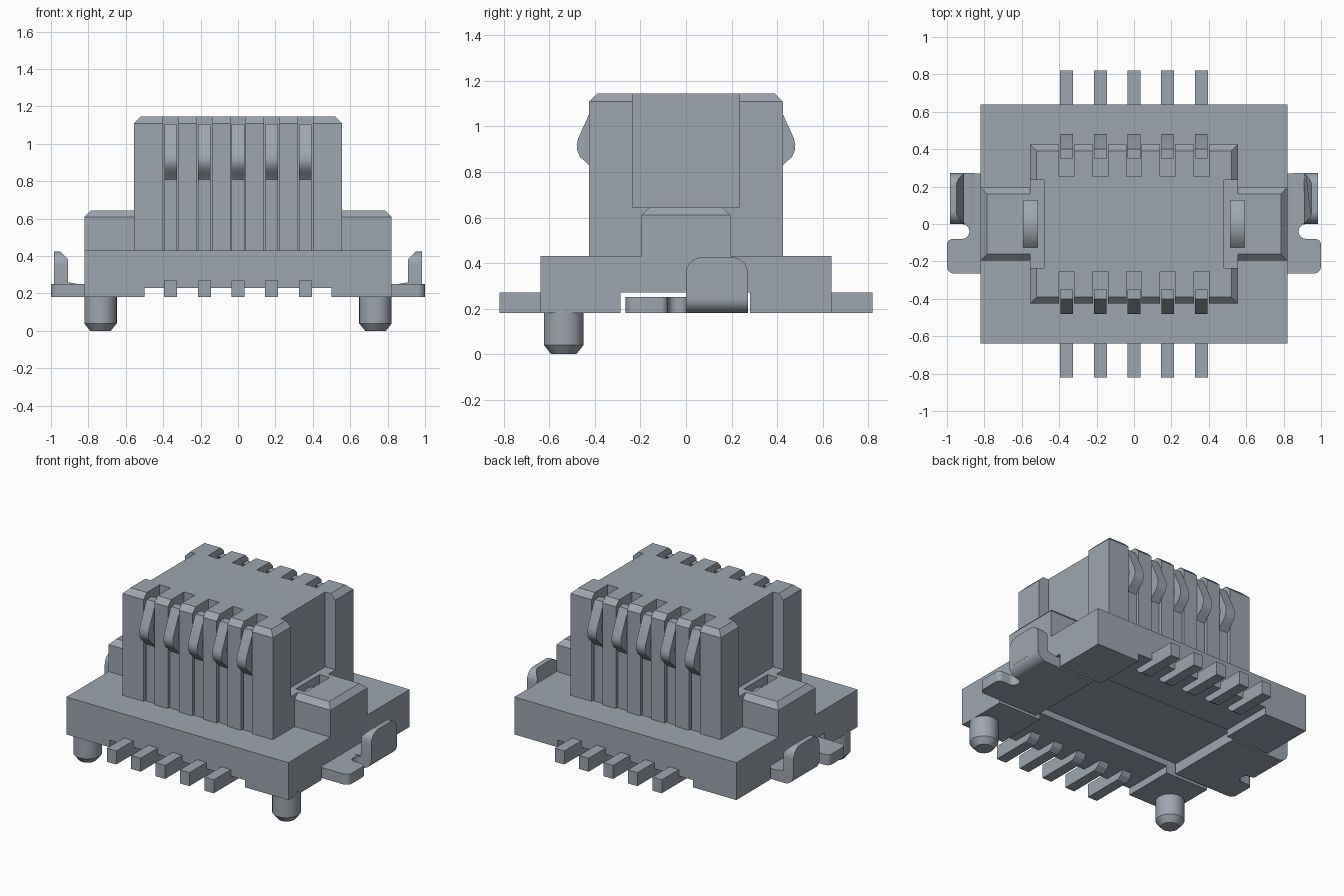
import bpy, bmesh, math
from mathutils import Matrix

if "Cube" in bpy.data.objects:
    bpy.data.objects.remove(bpy.data.objects["Cube"], do_unlink=True)

grey = bpy.data.materials.new("blue_grey")
grey.use_nodes = True
grey.diffuse_color = (0.34, 0.38, 0.43, 1)
grey.node_tree.nodes["Principled BSDF"].inputs["Base Color"].default_value = (0.34, 0.38, 0.43, 1)


def finish(bm, name):
    bmesh.ops.recalc_face_normals(bm, faces=bm.faces)
    mesh = bpy.data.meshes.new(name)
    bm.to_mesh(mesh)
    bm.free()
    obj = bpy.data.objects.new(name, mesh)
    bpy.context.collection.objects.link(obj)
    mesh.materials.append(grey)
    return obj


def prism(name, points, axis, a, b):
    """Extrude a closed 2D profile along an axis from a to b."""
    place = {"x": lambda p: (a, p[0], p[1]),
             "y": lambda p: (p[0], a, p[1]),
             "z": lambda p: (p[0], p[1], a)}[axis]
    bm = bmesh.new()
    face = bm.faces.new([bm.verts.new(place(p)) for p in points])
    new = bmesh.ops.extrude_face_region(bm, geom=[face])["geom"]
    step = [(b - a) * (axis == k) for k in "xyz"]
    bmesh.ops.translate(bm, vec=step, verts=[v for v in new if isinstance(v, bmesh.types.BMVert)])
    return finish(bm, name)


def box(name, x0, x1, y0, y1, z0, z1, chamfer=0):
    """Box, optionally with its top edges chamfered."""
    bm = bmesh.new()
    bmesh.ops.create_cube(bm, size=1)
    for v in bm.verts:
        v.co = (x1 if v.co.x > 0 else x0, y1 if v.co.y > 0 else y0, z1 if v.co.z > 0 else z0)
    if chamfer:
        top = [e for e in bm.edges if all(v.co.z == max(w.co.z for w in bm.verts) for v in e.verts)]
        bmesh.ops.bevel(bm, geom=top, offset=chamfer, segments=1, affect="EDGES")
    return finish(bm, name)


def boolean(target, tool, operation):
    mod = target.modifiers.new("cut", "BOOLEAN")
    mod.operation, mod.object, mod.solver = operation, tool, "EXACT"
    graph = bpy.context.evaluated_depsgraph_get()
    mesh = bpy.data.meshes.new_from_object(target.evaluated_get(graph))
    target.modifiers.clear()
    target.data = mesh
    bpy.data.objects.remove(tool, do_unlink=True)


def arc(cx, cy, r, start, end, steps=8):
    return [(cx + r * math.cos(math.radians(start + (end - start) * i / steps)),
             cy + r * math.sin(math.radians(start + (end - start) * i / steps)))
            for i in range(steps + 1)]


def smooth(obj):
    bpy.ops.object.select_all(action="DESELECT")
    obj.select_set(True)
    bpy.context.view_layer.objects.active = obj
    bpy.ops.object.shade_smooth_by_angle(angle=math.radians(35))


def flip(points, side):
    return [(side * p, q) for p, q in points]


pitches = [0.18 * i for i in range(-2, 3)]

# Tower with contact grooves and end recesses
body = box("housing", -0.555, 0.555, -0.425, 0.425, 0.3, 1.145, 0.035)
for side in (-1, 1):
    for x in pitches:
        y0, y1 = sorted((side * 0.255, side * 0.6))
        boolean(body, box("groove_cutter", x - 0.04, x + 0.04, y0, y1, 0.38, 1.3), "DIFFERENCE")
    x0, x1 = sorted((side * 0.48, side * 0.7))
    boolean(body, box("recess_cutter", x0, x1, -0.235, 0.235, 0.645, 1.3), "DIFFERENCE")

# Base plate and end blocks
boolean(body, box("base", -0.82, 0.82, -0.64, 0.64, 0.18, 0.43), "UNION")
for side in (-1, 1):
    x0, x1 = sorted((side * 0.42, side * 0.82))
    boolean(body, box("end_block", x0, x1, -0.195, 0.195, 0.35, 0.645, 0.035), "UNION")
    x0, x1 = sorted((side * 0.515, side * 0.59))
    boolean(body, box("slot_cutter", x0, x1, -0.125, 0.125, 0.5, 0.8), "DIFFERENCE")

# Underside recesses
boolean(body, box("centre_cutter", -0.5, 0.5, -0.8, 0.8, 0.1, 0.228), "DIFFERENCE")
boolean(body, box("side_cutter", -0.9, 0.9, -0.288, 0.282, 0.05, 0.27), "DIFFERENCE")

# Spring contacts and solder feet
spring = [(0.41, 0.3), (0.41, 0.81), (0.435, 0.84), (0.465, 0.865), (0.478, 0.895), (0.48, 0.92),
          (0.473, 0.95), (0.402, 1.105), (0.35, 1.105), (0.422, 0.945), (0.42, 0.915),
          (0.37, 0.865), (0.35, 0.83), (0.35, 0.3)]
foot = [(0.82, 0.18), (0.82, 0.27), (0.56, 0.27), (0.49, 0.34), (0.42, 0.34), (0.51, 0.2), (0.54, 0.18)]
for side, end in ((-1, "front"), (1, "back")):
    for x in pitches:
        smooth(prism(end + "_contact", flip(spring, side), "x", x - 0.034, x + 0.034))
        prism(end + "_solder_foot", flip(foot, side), "x", x - 0.035, x + 0.035)

for side, end in ((-1, "right"), (1, "left")):
    # Locating pegs
    bm = bmesh.new()
    for r1, r2, z0, z1 in ((0.055, 0.087, 0, 0.04), (0.087, 0.087, 0.04, 0.2)):
        bmesh.ops.create_cone(bm, cap_ends=True, segments=32, radius1=r1, radius2=r2, depth=z1 - z0,
                              matrix=Matrix.Translation((side * 0.735, -0.537, (z0 + z1) / 2)))
    smooth(finish(bm, end + "_peg"))

    # Flat part of the hold-down, with a rounded notch
    outline = [(0.55, -0.265), *arc(0.96, -0.225, 0.04, -90, 0), *arc(0.97, -0.11, 0.03, 0, 90),
               *arc(0.92, -0.04, 0.04, 270, 90), (0.92, 0.27), (0.55, 0.27)]
    smooth(prism(end + "_hold_down_plate", flip(outline, side), "z", 0.18, 0.25))

    # Upturned bend and blade
    bend = [(0.85, 0.18), *arc(0.92, 0.245, 0.065, -90, 0), (0.985, 0.26), (0.91, 0.26), (0.85, 0.25)]
    smooth(prism(end + "_hold_down_bend", flip(bend, side), "y", 0, 0.272))
    shape = [(0, 0.24), (0.272, 0.24), *arc(0.202, 0.355, 0.07, 0, 90), *arc(0.07, 0.355, 0.07, 90, 180)]
    blade = prism(end + "_hold_down_blade", shape, "x", side * 0.91, side * 0.985)
    for v in blade.data.vertices:
        if abs(v.co.x) < 0.95 and v.co.z > 0.385:
            v.co.x += side * (v.co.z - 0.385)
    smooth(blade)

    # Rounded tab inside the end slot
    x0, x1 = sorted((side * 0.515, side * 0.59))
    smooth(prism(end + "_slot_tab", arc(0, 0.43, 0.17, 40, 140), "x", x0, x1))
